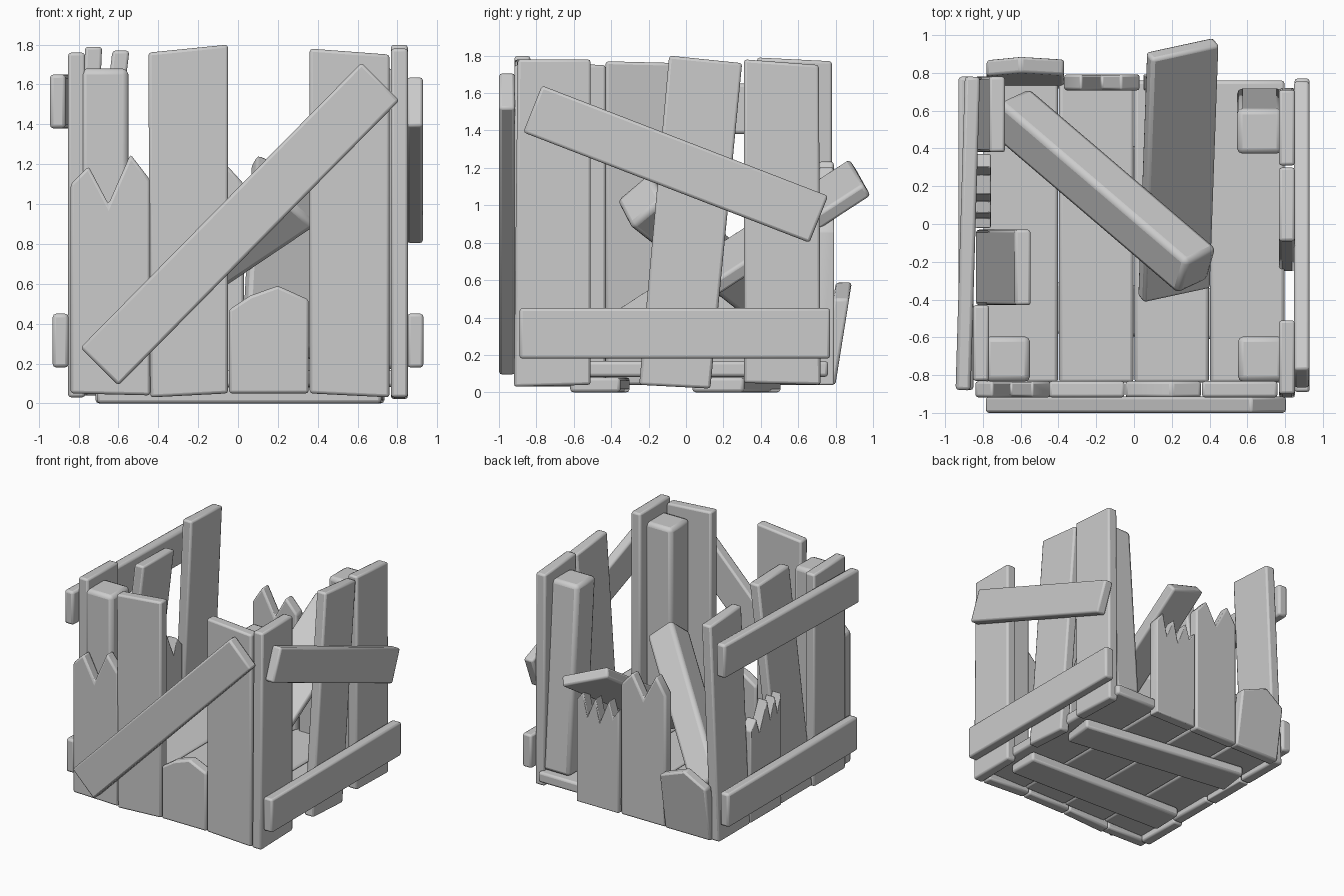
import bpy, bmesh, math
from mathutils import Vector, Matrix

if "Cube" in bpy.data.objects:
    bpy.data.objects.remove(bpy.data.objects["Cube"])

T = 0.085  # board thickness


def finish(name, bm, bevel):
    bmesh.ops.recalc_face_normals(bm, faces=bm.faces)
    me = bpy.data.meshes.new(name)
    bm.to_mesh(me)
    bm.free()
    ob = bpy.data.objects.new(name, me)
    bpy.context.collection.objects.link(ob)
    mod = ob.modifiers.new("worn_edges", 'BEVEL')
    mod.width = bevel
    mod.segments = 2
    mod.limit_method = 'ANGLE'
    mod.angle_limit = math.radians(35)
    bpy.ops.object.select_all(action='DESELECT')
    ob.select_set(True)
    bpy.context.view_layer.objects.active = ob
    bpy.ops.object.shade_smooth_by_angle(angle=math.radians(40))
    return ob


def board(name, pts, axis, pos, lean=0.0, t=T, bevel=0.015):
    """Outline (u, z) extruded along the wall normal; lean shifts it with height."""
    def place(u, z, w):
        d = pos + lean * z + w
        return (u, d, z) if axis == 'y' else (d, u, z)
    bm = bmesh.new()
    a = [bm.verts.new(place(u, z, -t / 2)) for u, z in pts]
    b = [bm.verts.new(place(u, z, t / 2)) for u, z in pts]
    bm.faces.new(a)
    bm.faces.new(b)
    n = len(pts)
    for i in range(n):
        j = (i + 1) % n
        bm.faces.new((a[i], a[j], b[j], b[i]))
    return finish(name, bm, bevel)


def beam(name, size, loc, axes=None, bevel=0.018):
    """Box with local x, y, z directions given as vectors."""
    m = Matrix(axes).transposed().to_4x4() if axes else Matrix()
    bm = bmesh.new()
    bmesh.ops.create_cube(bm, size=1, matrix=Matrix.Translation(loc) @ m @ Matrix.Diagonal((*size, 1)))
    return finish(name, bm, bevel)


def turned(deg):
    return [r for r in Matrix.Rotation(math.radians(-deg), 3, 'Z')]


# Floor boards and the two skids under them
for i in range(4):
    beam(f"floor_board_{i}", (0.395, 1.6, T), (-0.6 + 0.4 * i, -0.04, 0.125))
beam("skid_front", (1.43, 0.27, 0.08), (0.01, -0.46, 0.04), turned(-2))
beam("skid_back", (1.43, 0.28, 0.08), (0.01, 0.27, 0.04), turned(-8))

# Front wall
front = {
    "front_board_split": [(-0.84, 0.05), (-0.44, 0.04), (-0.44, 1.12), (-0.54, 1.25), (-0.65, 1.0),
                          (-0.75, 1.19), (-0.84, 1.1)],
    "front_board_tall": [(-0.44, 0.03), (-0.05, 0.05), (-0.05, 1.80), (-0.45, 1.76)],
    "front_board_short": [(-0.045, 0.05), (0.355, 0.05), (0.355, 0.52), (0.2, 0.59), (0.06, 0.54), (-0.045, 0.47)],
    "front_board_right": [(0.36, 0.05), (0.76, 0.03), (0.76, 1.75), (0.36, 1.78)],
}
for name, pts in front.items():
    board(name, pts, 'y', -0.875)
board("front_brace", [(-0.79, 0.28), (-0.60, 0.09), (0.81, 1.52), (0.62, 1.71)], 'y', -0.957)

# Right wall
right = {
    "right_board_front": [(-0.92, 0.03), (-0.51, 0.04), (-0.51, 1.78), (-0.90, 1.78)],
    "right_board_slanted": [(-0.25, 0.04), (0.13, 0.02), (0.30, 1.76), (-0.09, 1.80)],
    "right_board_back": [(0.31, 0.05), (0.72, 0.04), (0.71, 1.75), (0.31, 1.78)],
}
for name, pts in right.items():
    board(name, pts, 'x', 0.81)
board("right_brace_low", [(-0.89, 0.18), (0.77, 0.18), (0.77, 0.45), (-0.89, 0.45)], 'x', 0.89, t=0.08)
board("right_brace_high", [(-0.87, 1.39), (0.66, 0.80), (0.76, 1.05), (-0.77, 1.64)], 'x', 0.888, t=0.08)

# Left wall
board("left_board_front", [(-0.83, 0.03), (-0.43, 0.03), (-0.43, 1.75), (-0.83, 1.76)], 'x', -0.81)
board("left_board_leaning", [(-0.43, 0.04), (-0.03, 0.04), (-0.03, 1.76), (-0.43, 1.77)], 'x', -0.80, 0.12)
board("left_board_splintered", [(-0.02, 0.04), (0.37, 0.04), (0.37, 0.78), (0.30, 0.86), (0.26, 0.74), (0.16, 0.96),
                                (0.12, 0.80), (0.06, 0.95), (0.03, 0.82), (-0.02, 0.95)], 'x', -0.80, bevel=0.008)
board("left_board_back", [(0.38, 0.04), (0.78, 0.04), (0.78, 1.77), (0.38, 1.79)], 'x', -0.805, 0.045)
beam("left_brace_low", (0.08, 1.66, 0.27), (-0.89, -0.05, 0.315))
beam("left_brace_high", (0.08, 1.66, 0.27), (-0.88, -0.05, 1.515), turned(-1.7))

# Back wall
board("back_board_short", [(-0.78, 0.04), (-0.37, 0.04), (-0.37, 0.50), (-0.60, 0.59), (-0.78, 0.48)], 'y', 0.75, 0.16)
board("back_board_split", [(-0.37, 0.04), (0.03, 0.04), (0.03, 1.10), (-0.07, 1.21), (-0.17, 1.03), (-0.28, 1.24),
                           (-0.37, 1.10)], 'y', 0.75)
board("back_board_splintered", [(0.05, 0.04), (0.43, 0.04), (0.43, 0.86), (0.37, 0.94), (0.33, 0.76), (0.26, 0.92),
                                (0.22, 0.74), (0.14, 0.93), (0.10, 0.80), (0.05, 0.88)], 'y', 0.75, bevel=0.008)

# Corner posts; the back right one leans forward
for name, x in (("post_front_left", -0.67), ("post_front_right", 0.67)):
    beam(name, (0.24, 0.24, 1.51), (x, -0.715, 0.925), bevel=0.03)
board("post_back_right", [(0.48, 0.17), (0.72, 0.17), (0.61, 1.68), (0.37, 1.68)], 'x', 0.665, t=0.24, bevel=0.03)

# Fallen corner post lying across the crate, turned on edge
lo, hi = Vector((-0.66, 0.60, 0.36)), Vector((0.335, -0.25, 1.03))
d = (hi - lo).normalized()
side = d.cross(Vector((0, 0, 1))).normalized()
up = side.cross(d)
beam("fallen_post", (0.235, 0.235, (hi - lo).length), (lo + hi) / 2,
     [(side + up).normalized(), (up - side).normalized(), d], bevel=0.03)

# Loose board sticking out over the broken back wall
d = Vector((0.03, 0.84, 0.545)).normalized()
side = d.cross(Vector((0, 0, 1))).normalized()
up = side.cross(d)
r = math.radians(25)
beam("loose_board", (0.39, 1.54, T), (0.235, 0.285, 0.73),
     [side * math.cos(r) - up * math.sin(r), d, up * math.cos(r) + side * math.sin(r)])
